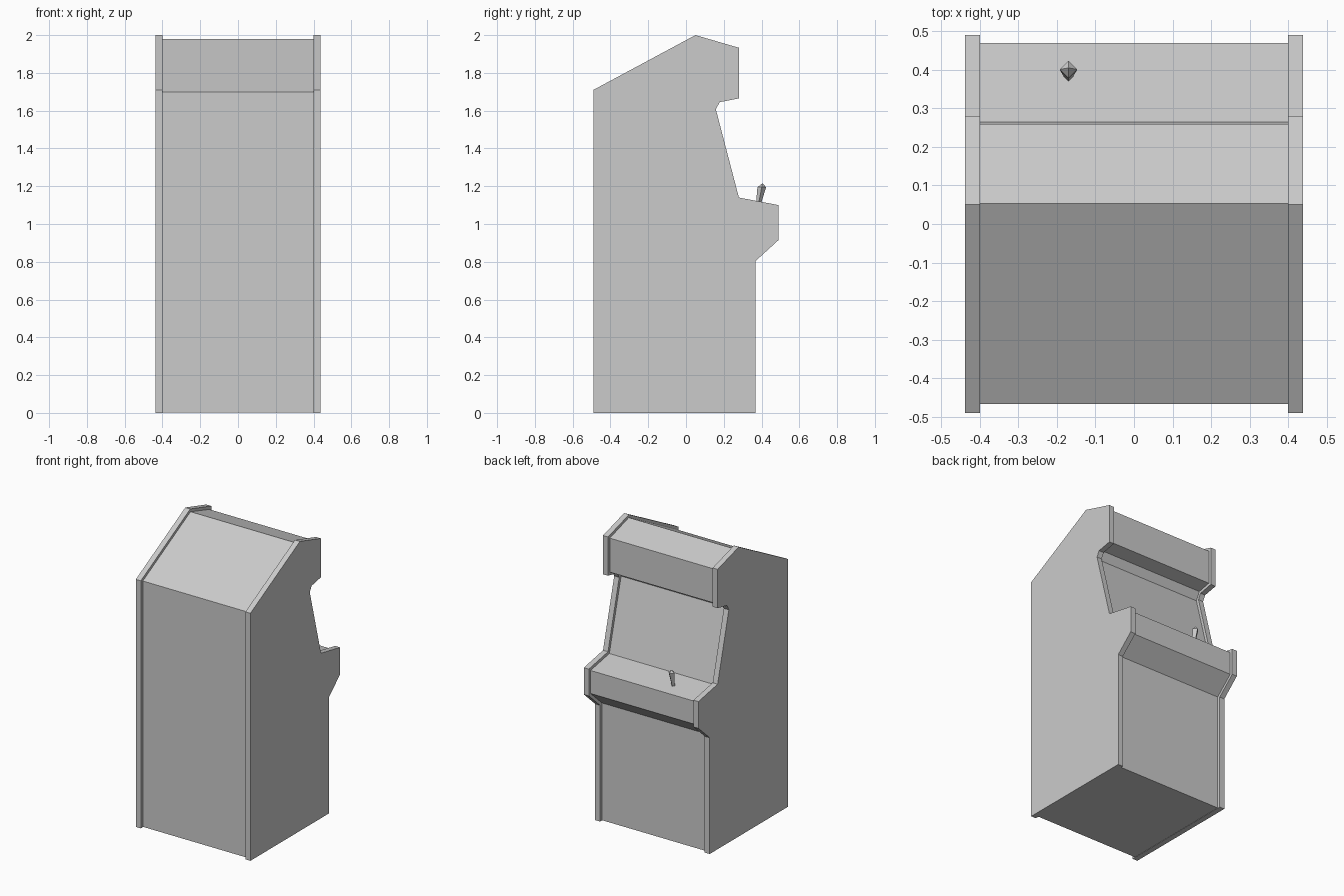
import bpy
import bmesh
from math import cos, sin, pi
from mathutils import Vector

cube = bpy.data.objects.get("Cube")
if cube:
    bpy.data.objects.remove(cube, do_unlink=True)

grey = bpy.data.materials.new("plain grey")
grey.use_nodes = True
colour = (0.6, 0.6, 0.6, 1)
grey.diffuse_color = colour
grey.node_tree.nodes["Principled BSDF"].inputs["Base Color"].default_value = colour


def finish(name, bm):
    bmesh.ops.recalc_face_normals(bm, faces=bm.faces)
    mesh = bpy.data.meshes.new(name)
    bm.to_mesh(mesh)
    bm.free()
    mesh.materials.append(grey)
    obj = bpy.data.objects.new(name, mesh)
    bpy.context.collection.objects.link(obj)
    return obj


def extrude_profile(name, profile, x0, x1):
    """Solid slab with a (y, z) outline running from x0 to x1."""
    bm = bmesh.new()
    face = bm.faces.new([bm.verts.new((x0, y, z)) for y, z in profile])
    out = bmesh.ops.extrude_face_region(bm, geom=[face], use_keep_orig=True)
    moved = [g for g in out["geom"] if isinstance(g, bmesh.types.BMVert)]
    bmesh.ops.translate(bm, verts=moved, vec=(x1 - x0, 0, 0))
    return finish(name, bm)


# Side panels
side = [(-0.49, 0), (-0.49, 1.71), (0.05, 2.0), (0.28, 1.933), (0.28, 1.665),
        (0.178, 1.645), (0.158, 1.607), (0.28, 1.14), (0.49, 1.10),
        (0.49, 0.915), (0.367, 0.803), (0.367, 0)]
for label, s in (("left", 1), ("right", -1)):
    extrude_profile(label + "_side_panel", side, s * 0.40, s * 0.438)

# Recessed cabinet body between the panels
body = [(-0.467, 0.002), (-0.467, 1.70), (0.053, 1.98), (0.26, 1.917), (0.26, 1.682),
        (0.166, 1.663), (0.137, 1.608), (0.265, 1.122), (0.47, 1.083),
        (0.47, 0.924), (0.347, 0.812), (0.347, 0.002)]
extrude_profile("cabinet_body", body, -0.40, 0.40)

# Four-sided joystick standing square to the control deck
base = Vector((-0.17, 0.382, 1.097))
axis = Vector((0, 0.19, 0.98))
bm = bmesh.new()
rings = []
for height, radius in ((0, 0.012), (0.1, 0.023)):
    centre = base + axis * height
    rings.append([bm.verts.new(centre + Vector((cos(k * pi / 2), sin(k * pi / 2), 0)) * radius)
                  for k in range(4)])
tip = bm.verts.new(base + axis * 0.121)
low, high = rings
for k in range(4):
    n = (k + 1) % 4
    bm.faces.new((low[k], low[n], high[n], high[k]))
    bm.faces.new((high[k], high[n], tip))
bm.faces.new(low)
finish("joystick", bm)
